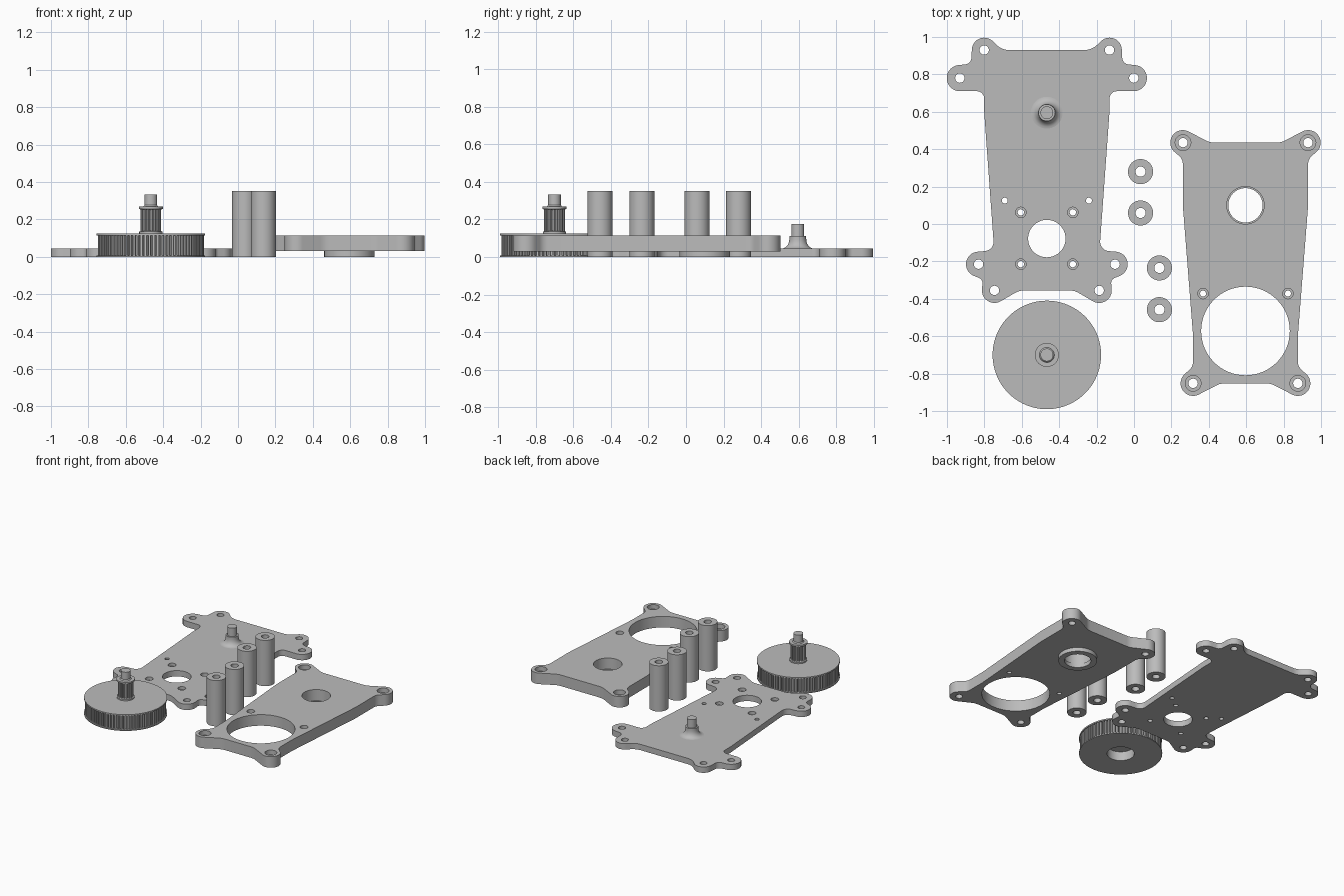
import bpy, bmesh, math
from math import pi, cos, sin

if "Cube" in bpy.data.objects:
    bpy.data.objects.remove(bpy.data.objects["Cube"])

grey = bpy.data.materials.new("grey plastic")
grey.diffuse_color = (0.5, 0.5, 0.5, 1)
grey.use_nodes = True
grey.node_tree.nodes["Principled BSDF"].inputs["Base Color"].default_value = grey.diffuse_color


def make(name, bm):
    """Turn a bmesh into a named grey object with sharp edges kept."""
    bmesh.ops.recalc_face_normals(bm, faces=bm.faces)
    me = bpy.data.meshes.new(name)
    bm.to_mesh(me)
    bm.free()
    me.materials.append(grey)
    ob = bpy.data.objects.new(name, me)
    bpy.context.collection.objects.link(ob)
    return ob


def activate(ob):
    bpy.ops.object.select_all(action='DESELECT')
    ob.select_set(True)
    bpy.context.view_layer.objects.active = ob


def smooth(ob):
    activate(ob)
    bpy.ops.object.shade_smooth_by_angle(angle=math.radians(30))


def add_prism(bm, pts, z0, z1):
    lo = [bm.verts.new((x, y, z0)) for x, y in pts]
    hi = [bm.verts.new((x, y, z1)) for x, y in pts]
    n = len(pts)
    bm.faces.new(lo[::-1])
    bm.faces.new(hi)
    for i in range(n):
        j = (i + 1) % n
        bm.faces.new((lo[i], lo[j], hi[j], hi[i]))


def circle(x, y, r, n=48):
    return [(x + r * cos(2 * pi * i / n), y + r * sin(2 * pi * i / n)) for i in range(n)]


def prism(name, pts, z0, z1):
    bm = bmesh.new()
    add_prism(bm, pts, z0, z1)
    return make(name, bm)


def cut(ob, holes, z0, z1):
    """Drill round holes (x, y, r) between two heights."""
    bm = bmesh.new()
    for x, y, r in holes:
        add_prism(bm, circle(x, y, r, 64 if r > 0.08 else 32), z0, z1)
    cutter = make("cutter", bm)
    cutter.hide_render = True
    mod = ob.modifiers.new("holes", 'BOOLEAN')
    mod.operation, mod.solver, mod.object = 'DIFFERENCE', 'EXACT', cutter
    activate(ob)
    bpy.ops.object.modifier_apply(modifier=mod.name)
    bpy.data.objects.remove(cutter)


def lathe(name, profile, x, y, closed=False, n=64):
    bm = bmesh.new()
    vs = [bm.verts.new((r, 0, z)) for r, z in profile]
    es = [bm.edges.new(p) for p in zip(vs, vs[1:])]
    if closed:
        es.append(bm.edges.new((vs[-1], vs[0])))
    bmesh.ops.spin(bm, geom=vs + es, cent=(0, 0, 0), axis=(0, 0, 1), angle=2 * pi, steps=n)
    bmesh.ops.remove_doubles(bm, verts=bm.verts, dist=1e-5)
    bmesh.ops.translate(bm, verts=bm.verts, vec=(x, y, 0))
    ob = make(name, bm)
    smooth(ob)
    return ob


def belt(half, cx):
    """Outline wrapped round circles (u, y, r); negative r is a concave fillet.
    The right half is given from bottom to top and mirrored."""
    cs = half + [(-u, y, r) for u, y, r in reversed(half)]
    n = len(cs)
    normals = []
    for i in range(n):
        (x1, y1, r1), (x2, y2, r2) = cs[i], cs[(i + 1) % n]
        d = math.hypot(x2 - x1, y2 - y1)
        k = max(-1, min(1, (r1 - r2) / d))
        normals.append(math.atan2(y2 - y1, x2 - x1) - math.acos(k))
    pts = []
    for i, (x, y, r) in enumerate(cs):
        a, b = normals[i - 1], normals[i]
        if r == 0:
            pts.append((cx + x, y))
            continue
        sweep = (b - a) % (2 * pi) if r > 0 else -((a - b) % (2 * pi))
        steps = max(2, int(abs(sweep) / 0.13))
        for s in range(steps + 1):
            t = a + sweep * s / steps
            pts.append((cx + x + r * cos(t), y + r * sin(t)))
    return pts


def pairs(cx, spots, r):
    return [(cx + s * u, y, r) for u, y in spots for s in (-1, 1)]


# Thin base plate with eight ears
AX = -0.466
thin = [(0.12, -0.455, -0.10), (0.28, -0.355, 0.067), (0.374, -0.316, -0.03),
        (0.365, -0.215, 0.067), (0.335, -0.095, -0.05), (0.335, 0.60, 0),
        (0.375, 0.67, -0.04), (0.465, 0.78, 0.07), (0.44, 0.89, -0.037),
        (0.335, 0.93, 0.066), (0.20, 1.03, -0.10)]
plate = prism("base_plate", belt(thin, AX), 0, 0.045)
motor = [(0.139, 0.062), (0.139, -0.215)]
cut(plate, pairs(AX, motor, 0.028), 0.022, 0.1)
cut(plate, pairs(AX, [(0.28, -0.355), (0.365, -0.215), (0.465, 0.78), (0.335, 0.93)], 0.025)
    + pairs(AX, motor, 0.017) + pairs(AX, [(0.225, 0.125)], 0.016)
    + [(AX, -0.078, 0.10)], -0.1, 0.1)
smooth(plate)

# Flared pivot post on the base plate
flare = [(0.045 + 0.04 * (1 - sin(t * pi / 12)), 0.045 + 0.05 * (1 - cos(t * pi / 12)))
         for t in range(7)]
lathe("pivot_post", [(0, 0.04), (0.085, 0.04)] + flare
      + [(0.045, 0.112), (0.034, 0.112), (0.034, 0.176), (0, 0.176)], AX, 0.595)

# Thick cover plate with four ears
BX = 0.596
thick = [(0.11, -0.952, -0.10), (0.28, -0.852, 0.067), (0.34, -0.735, -0.06),
         (0.28, -0.60, 0), (0.335, 0.10, 0), (0.395, 0.32, -0.06),
         (0.335, 0.435, 0.067), (0.165, 0.535, -0.10)]
cover = prism("cover_plate", belt(thick, BX), 0.03, 0.115)
ears, screws = [(0.28, -0.852), (0.334, 0.435)], [(0.227, -0.372)]
cut(cover, pairs(BX, ears, 0.042) + pairs(BX, screws, 0.028), 0.08, 0.2)
cut(cover, pairs(BX, ears, 0.025) + pairs(BX, screws, 0.016)
    + [(BX, -0.572, 0.237), (BX, 0.10, 0.10)], -0.1, 0.2)
smooth(cover)

# Collar under the cover plate
lathe("bearing_collar", [(0.092, 0), (0.135, 0), (0.135, 0.03), (0.092, 0.03)],
      BX, 0.10, closed=True)

# Four spacer tubes
for x, y in [(0.035, 0.28), (0.035, 0.059), (0.136, -0.235), (0.136, -0.458)]:
    lathe("spacer_tube", [(0.027, 0), (0.067, 0), (0.067, 0.352), (0.027, 0.352)],
          x, y, closed=True, n=48)

# Large pulley with flanges, hub, shaft and a bore from below
PY = -0.70
lathe("pulley_body", [
    (0, 0.07), (0.095, 0.07), (0.095, 0), (0.29, 0), (0.29, 0.008), (0.265, 0.008),
    (0.265, 0.115), (0.29, 0.115), (0.29, 0.125), (0.062, 0.125), (0.062, 0.135),
    (0.044, 0.14), (0.044, 0.25), (0.064, 0.256), (0.064, 0.268), (0.04, 0.268),
    (0.034, 0.276), (0.034, 0.332), (0, 0.332)], AX, PY, n=96)


def gear(name, teeth, r_in, r_out, z0, z1):
    pts = []
    for i in range(teeth):
        for f, r in ((0, r_in), (0.3, r_in), (0.42, r_out), (0.88, r_out)):
            a = 2 * pi * (i + f) / teeth
            pts.append((AX + r * cos(a), PY + r * sin(a)))
    return prism(name, pts, z0, z1)


# Belt teeth on the pulley rim and the small hub
rim = gear("rim_teeth", 84, 0.267, 0.283, 0.008, 0.115)
cut(rim, [(AX, PY, 0.2)], -0.1, 0.3)
gear("hub_teeth", 18, 0.045, 0.055, 0.138, 0.252)
